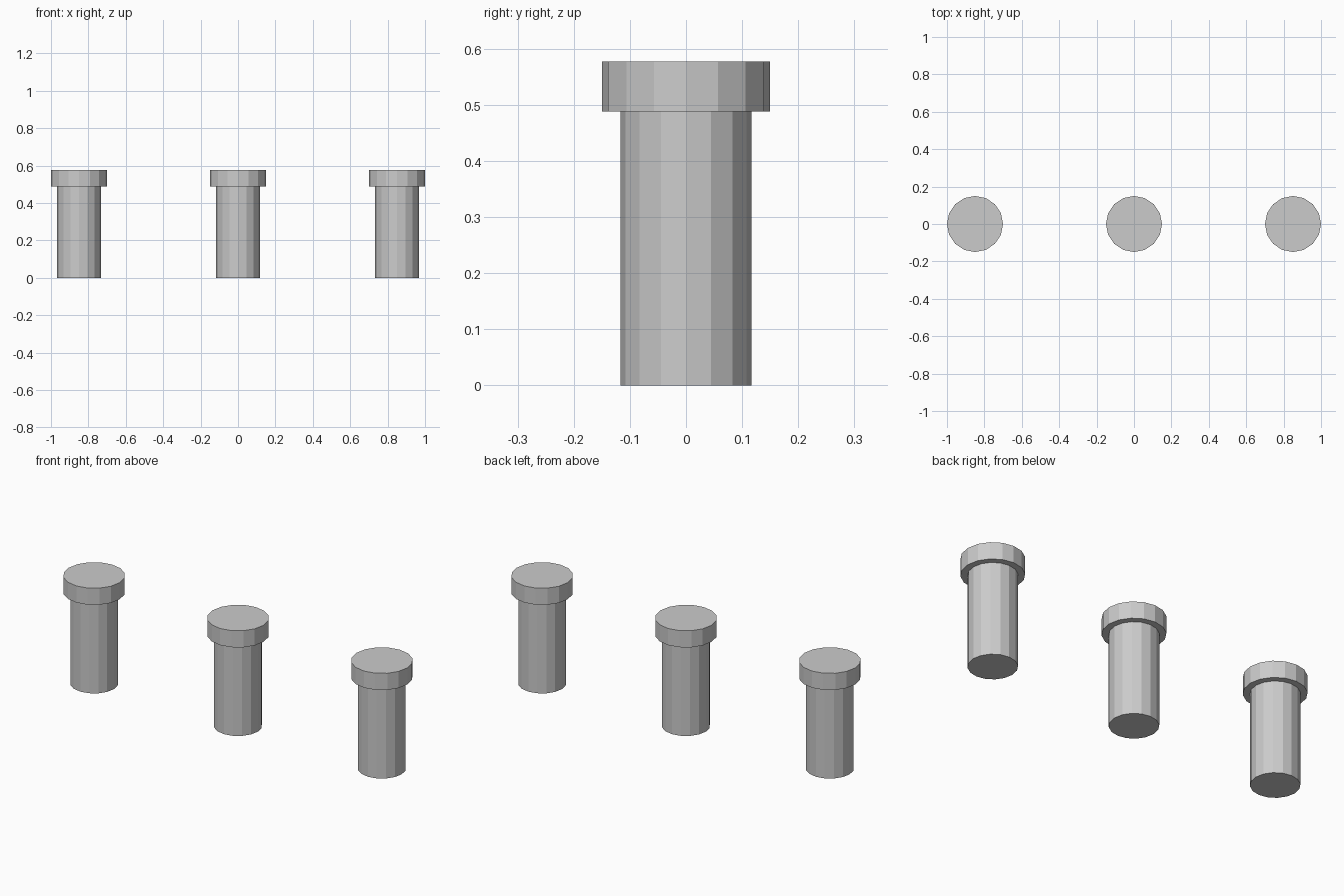
import bpy

if "Cube" in bpy.data.objects:
    bpy.data.objects.remove(bpy.data.objects["Cube"])

SIDES = 16
SPACING = 0.85
SHAFT_R, CAP_R = 0.117, 0.15
SHAFT_H, TOTAL_H = 0.488, 0.577

grey = bpy.data.materials.new("grey_metal")
grey.diffuse_color = (0.6, 0.6, 0.6, 1.0)
grey.use_nodes = True
grey.node_tree.nodes["Principled BSDF"].inputs["Base Color"].default_value = grey.diffuse_color


def cylinder(name, x, radius, z0, z1):
    """Flat-faced upright cylinder between two heights."""
    bpy.ops.mesh.primitive_cylinder_add(
        vertices=SIDES, radius=radius, depth=z1 - z0,
        location=(x, 0, (z0 + z1) / 2))
    obj = bpy.context.object
    obj.name = name
    obj.data.materials.append(grey)
    return obj


# Three identical pegs in a row, each a shaft with a wider flat cap
for label, i in (("left", -1), ("middle", 0), ("right", 1)):
    x = i * SPACING
    cylinder(f"{label}_peg_shaft", x, SHAFT_R, 0.0, SHAFT_H)
    cylinder(f"{label}_peg_cap", x, CAP_R, SHAFT_H, TOTAL_H)
